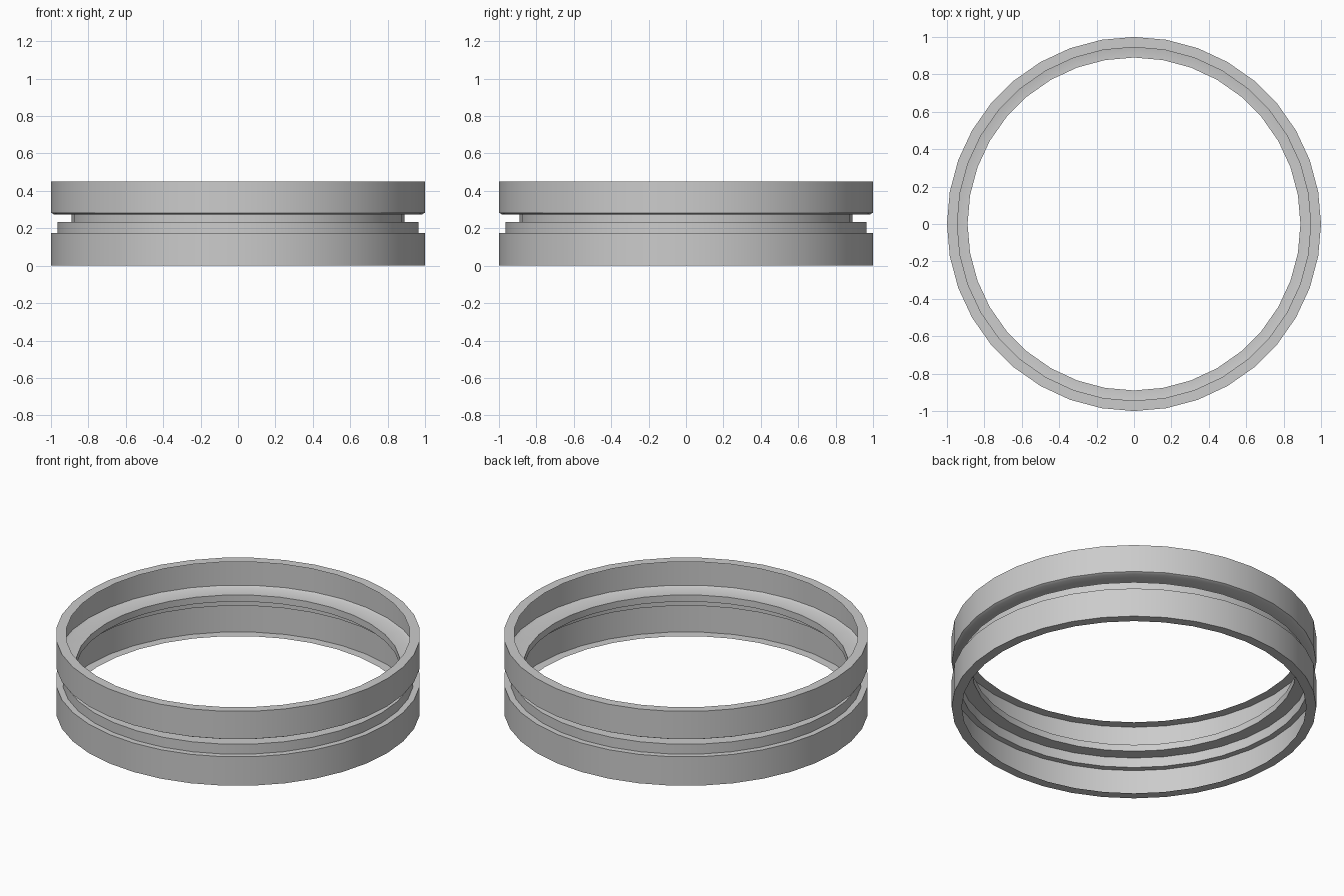
import bpy
import math

cube = bpy.data.objects.get("Cube")
if cube:
    bpy.data.objects.remove(cube, do_unlink=True)

SEGMENTS = 36

# Plain grey finish
grey = bpy.data.materials.new("plain grey")
grey.use_nodes = True
colour = (0.6, 0.6, 0.6, 1)
grey.diffuse_color = colour
grey.node_tree.nodes["Principled BSDF"].inputs["Base Color"].default_value = colour


def lathe(name, profile):
    """Revolve an open (radius, height) profile into a thin shell."""
    verts, faces = [], []
    n = len(profile)
    for s in range(SEGMENTS):
        a = math.tau * s / SEGMENTS
        verts += [(r * math.cos(a), r * math.sin(a), z) for r, z in profile]
        t = (s + 1) % SEGMENTS
        faces += [(s * n + i, t * n + i, t * n + i + 1, s * n + i + 1)
                  for i in range(n - 1)]
    mesh = bpy.data.meshes.new(name)
    mesh.from_pydata(verts, [], faces)
    mesh.materials.append(grey)
    obj = bpy.data.objects.new(name, mesh)
    bpy.context.collection.objects.link(obj)
    bpy.ops.object.select_all(action="DESELECT")
    obj.select_set(True)
    bpy.context.view_layer.objects.active = obj
    bpy.ops.object.shade_smooth_by_angle(angle=math.radians(30))
    return obj


# Bottom lip, lower band, step, and shoulder at the groove
lathe("lower_band", [(0.945, 0), (1, 0), (1, 0.175), (0.965, 0.175),
                     (0.965, 0.235), (0.89, 0.235)])

# Recessed groove wall
lathe("groove_wall", [(0.89, 0.235), (0.89, 0.275)])

# Upper ledge, small chamfer, upper band and inward top lip
lathe("upper_band", [(0.89, 0.275), (0.985, 0.275), (1, 0.283),
                     (1, 0.45), (0.945, 0.45)])
